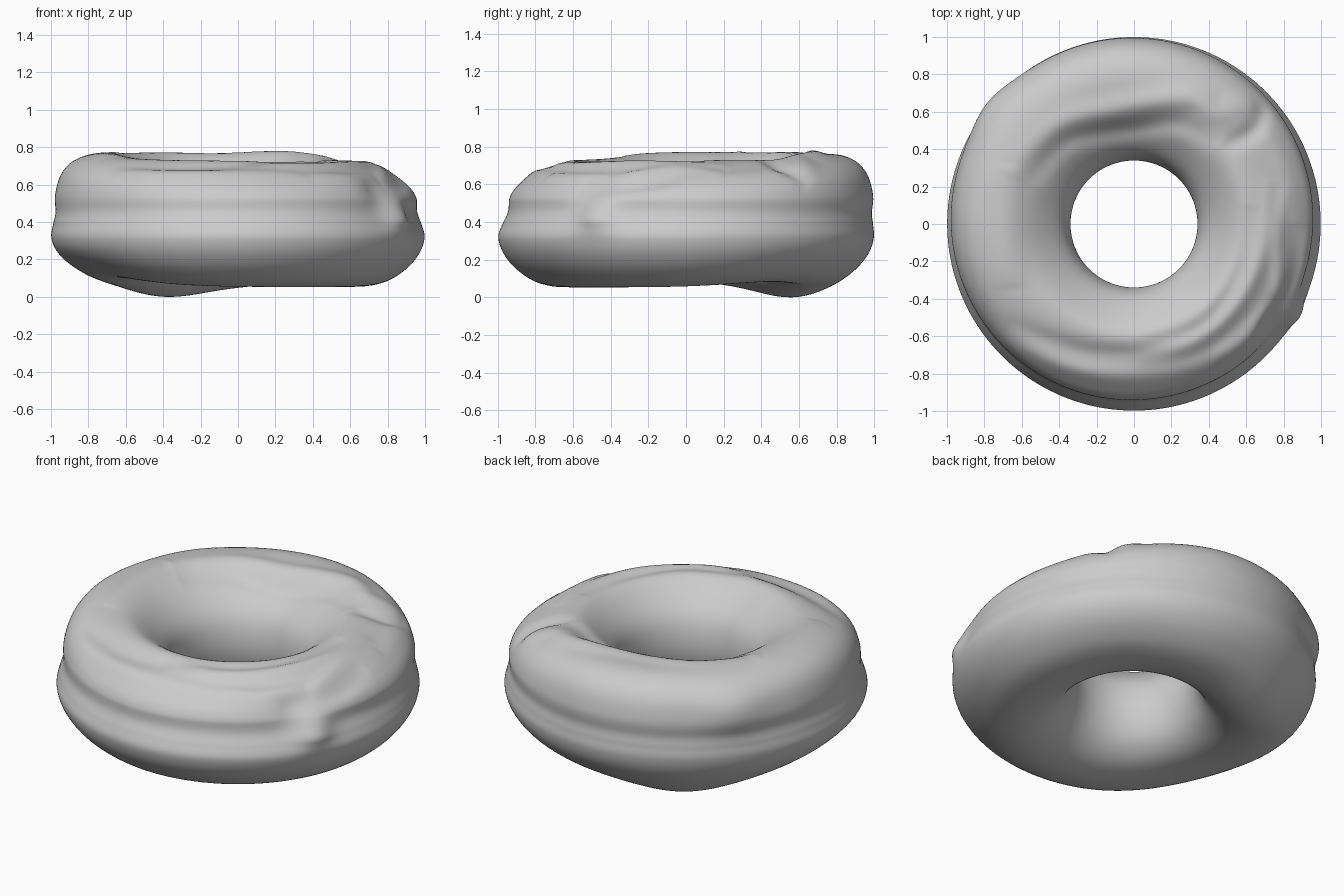
import bpy
import bmesh
import math
from mathutils import Vector, kdtree

if "Cube" in bpy.data.objects:
    bpy.data.objects.remove(bpy.data.objects["Cube"])

AROUND, STEPS = 288, 7

# Ring cross-section: radius and height, from the hole outward underneath and back over the top
PROFILE = [(.34, .40), (.355, .275), (.41, .16), (.51, .08), (.65, .05), (.79, .075),
           (.90, .145), (.97, .23), (.998, .315), (.985, .385), (.967, .45), (.966, .54),
           (.93, .635), (.85, .705), (.72, .737), (.58, .72), (.45, .63), (.37, .53)]

# Folds in the icing: path, height, half-width
FOLDS = [
    ([(-.68, .25), (-.42, .52), (-.1, .61), (.28, .67), (.45, .6), (.65, .66)], .03, .07),
    ([(-.55, .22), (-.35, .44), (0, .51), (.25, .53), (.45, .42)], -.022, .055),
    ([(.72, .25), (.7, -.1), (.56, -.42), (.3, -.64), (0, -.72)], .022, .05),
    ([(.63, .1), (.57, -.25), (.38, -.53), (.05, -.64)], -.02, .05),
    ([(.2, -.68), (-.25, -.68), (-.7, -.52)], -.015, .05),
    ([(.4, -.74), (0, -.8), (-.35, -.77), (-.7, -.63)], .015, .05),
    ([(.81, .2), (.77, -.12), (.78, -.42)], .018, .04),
    ([(.86, 0), (.85, -.3), (.7, -.6)], -.02, .05),
    ([(.4, -.74), (.6, -.62), (.76, -.42)], .018, .05),
    ([(.7, .66), (.64, .5), (.48, .42)], -.025, .05),
    ([(-.66, .32), (-.67, 0), (-.66, -.35)], .018, .09),
]


def smooth_curve(points, steps, closed):
    """Catmull-Rom curve through the points."""
    pts = [Vector(p) for p in points]
    n = len(pts)
    out = []
    for i in range(n if closed else n - 1):
        ids = [(i + k) % n if closed else max(0, min(n - 1, i + k)) for k in (-1, 0, 1, 2)]
        a, b, c, d = (pts[k] for k in ids)
        for s in range(steps):
            t = s / steps
            out.append(.5 * (2 * b + (c - a) * t + (2 * a - 5 * b + 4 * c - d) * t ** 2
                             + (3 * b - a - 3 * c + d) * t ** 3))
    return out


def fold_tree(path):
    """Search tree of points along a fold, and their number."""
    pts = smooth_curve(path, 40, False)
    tree = kdtree.KDTree(len(pts))
    for i, p in enumerate(pts):
        tree.insert(p.to_3d(), i)
    tree.balance()
    return tree, len(pts)


TREES = [(*fold_tree(path), h, w) for path, h, w in FOLDS]


def bell(d, width):
    return math.exp(-(d / width) ** 2)


def near(p, x, y, width):
    return bell((p - Vector((x, y))).length, width)


def ramp(v, low, high):
    t = max(0, min(1, (v - low) / (high - low)))
    return t * t * (3 - 2 * t)


def fold_height(p):
    """Sum of the folds, each fading out towards its ends."""
    total = 0
    for tree, n, h, w in TREES:
        _, i, d = tree.find(p.to_3d())
        total += h * bell(d, w) * math.sin(math.pi * (i + .5) / n) ** .6
    return total


def shape(r, z, angle):
    """Place a ring point, with the icing shift, folds, lumps and uneven base."""
    way = Vector((math.cos(angle), math.sin(angle)))
    p = way * r
    low = 1 - ramp(z, .05, .36)
    icing = ramp(z, .3, .52)
    top = ramp(z, .46, .68)
    # Icing sits towards the back left
    p += Vector((-.011, .027)) * icing * ramp(r, .5, .9)
    # Shoulder is full at the back left and slopes away at the front right
    slope = ramp((way.x - way.y) / math.sqrt(2), -.75, .7)
    z += top * ramp(r, .57, .82) * (.03 - .09 * slope)
    # Folds on the upper surface
    if top:
        z += top * fold_height(p)
    # Lumps where the icing runs over the side
    if r > .8:
        p += way * .065 * near(p, .875, -.49, .11) * bell(z - .44, .08)
        p += way * .03 * near(p, -.75, .62, .18) * bell(z - .6, .14)
        p -= way * .03 * near(p, .78, -.55, .12) * bell(z - .57, .1)
    # Base sags at the back left and lifts on either side of the sag
    z += low * (.055 * near(p, -.78, -.25, .48) + .03 * near(p, .5, .5, .4)
                - .055 * near(p, -.38, .56, .3))
    return p.x, p.y, z


# Ring
bm = bmesh.new()
section = smooth_curve(PROFILE, STEPS, True)
rings = [[bm.verts.new(shape(q.x, q.y, math.tau * i / AROUND)) for q in section]
         for i in range(AROUND)]
count = len(section)
for i in range(AROUND):
    a, b = rings[i], rings[(i + 1) % AROUND]
    for j in range(count):
        k = (j + 1) % count
        bm.faces.new((a[j], a[k], b[k], b[j]))
bmesh.ops.recalc_face_normals(bm, faces=bm.faces)

# Rest on the ground
bmesh.ops.translate(bm, verts=bm.verts, vec=(0, 0, -min(v.co.z for v in bm.verts)))
mesh = bpy.data.meshes.new("iced_ring")
bm.to_mesh(mesh)
bm.free()
ring = bpy.data.objects.new("iced_ring", mesh)
bpy.context.collection.objects.link(ring)

# Plain grey
grey = bpy.data.materials.new("plain_grey")
grey.use_nodes = True
colour = (.6, .6, .6, 1)
grey.diffuse_color = colour
grey.node_tree.nodes["Principled BSDF"].inputs["Base Color"].default_value = colour
mesh.materials.append(grey)

bpy.context.view_layer.objects.active = ring
ring.select_set(True)
bpy.ops.object.shade_smooth_by_angle(angle=math.radians(60))
